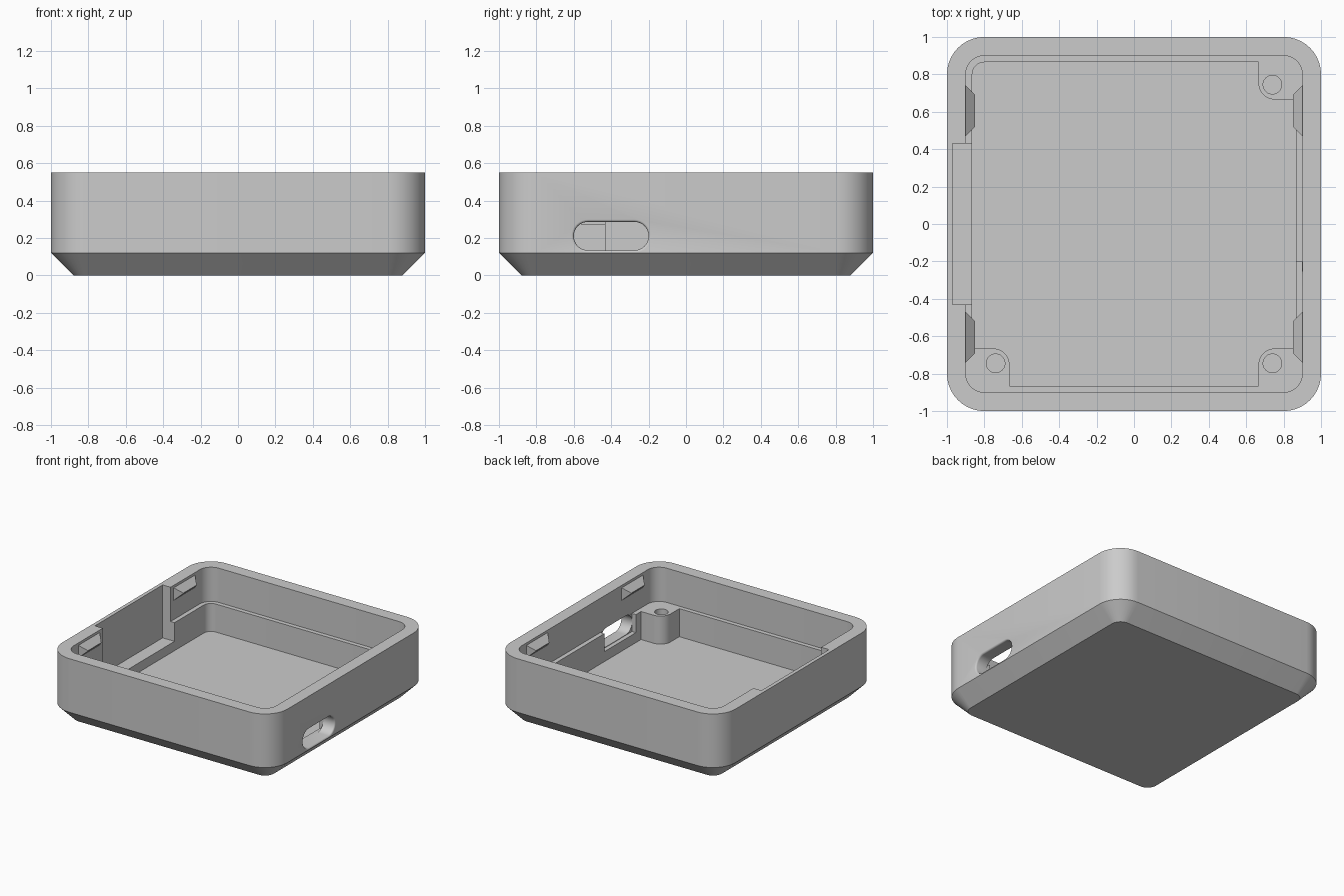
import bpy, bmesh, math

if "Cube" in bpy.data.objects:
    bpy.data.objects.remove(bpy.data.objects["Cube"])

GREY = bpy.data.materials.new("grey")
GREY.diffuse_color = (0.6, 0.6, 0.6, 1)
GREY.use_nodes = True
GREY.node_tree.nodes["Principled BSDF"].inputs["Base Color"].default_value = GREY.diffuse_color


def arc(cx, cy, r, a0, a1, n):
    """Points on an arc, angles in degrees."""
    return [(cx + r * math.cos(math.radians(a0 + (a1 - a0) * i / n)),
             cy + r * math.sin(math.radians(a0 + (a1 - a0) * i / n))) for i in range(n + 1)]


def rounded_square(half, r, n=10):
    c = half - r
    pts = []
    for k, (sx, sy) in enumerate([(1, 1), (-1, 1), (-1, -1), (1, -1)]):
        pts += arc(sx * c, sy * c, r, 90 * k, 90 * k + 90, n)
    return pts


def loft(name, rings):
    """Skin a list of equal-length rings and cap both ends."""
    bm = bmesh.new()
    loops = [[bm.verts.new(p) for p in ring] for ring in rings]
    for a, b in zip(loops, loops[1:]):
        for i in range(len(a)):
            j = (i + 1) % len(a)
            bm.faces.new((a[i], a[j], b[j], b[i]))
    bm.faces.new(loops[0][::-1])
    bm.faces.new(loops[-1])
    bmesh.ops.recalc_face_normals(bm, faces=bm.faces)
    me = bpy.data.meshes.new(name)
    bm.to_mesh(me)
    bm.free()
    me.materials.append(GREY)
    ob = bpy.data.objects.new(name, me)
    bpy.context.collection.objects.link(ob)
    return ob


def at_z(pts, z):
    return [(x, y, z) for x, y in pts]


def box(name, x0, x1, y0, y1, z0, z1):
    rect = [(x0, y0), (x1, y0), (x1, y1), (x0, y1)]
    return loft(name, [at_z(rect, z0), at_z(rect, z1)])


def cut(target, cutter):
    mod = target.modifiers.new("cut", 'BOOLEAN')
    mod.operation = 'DIFFERENCE'
    mod.solver = 'EXACT'
    mod.object = cutter
    bpy.context.view_layer.objects.active = target
    bpy.ops.object.modifier_apply(modifier=mod.name)
    bpy.data.objects.remove(cutter)


# Tray: chamfered outside, rim, ledge and floor in one skin
LEDGE, FLOOR = 0.275, 0.05
tray = loft("tray", [at_z(rounded_square(h, r), z) for h, r, z in [
    (0.88, 0.08, 0), (1, 0.2, 0.12), (1, 0.2, 0.55), (0.9, 0.1, 0.55),
    (0.9, 0.1, LEDGE), (0.865, 0.065, LEDGE), (0.865, 0.065, FLOOR)]])

# Wide recess in the left wall, open at the top
cut(tray, box("wall_recess", -0.97, -0.8, -0.43, 0.43, 0.125, 0.7))

# Ledge gap behind the port
cut(tray, box("ledge_gap", 0.8, 0.899, -0.6, -0.2, 0.13, 0.35))


# Port opening with a rounded outer lip
def port_ring(x, grow):
    r = 0.076 + grow
    pts = arc(-0.276, 0.21, r, -90, 90, 16) + arc(-0.524, 0.21, r, 90, 270, 16)
    return [(x, y, z) for y, z in pts]


LIP = 0.013
lip = [(1 - LIP + LIP * math.sin(t), LIP * (1 - math.cos(t)))
       for t in [math.radians(22.5 * k) for k in range(5)]]
cut(tray, loft("port_opening",
               [port_ring(x, g) for x, g in [(0.8, 0)] + lip + [(1.05, LIP)]]))

# Screw posts in three corners
for name, sx, sy in [("post_back_right", 1, 1), ("post_front_right", 1, -1),
                     ("post_front_left", -1, -1)]:
    a, b, r = 0.665, 0.88, 0.09
    prof = [(b, b), (a, b)] + arc(a + r, a + r, r, 180, 270, 10) + [(b, a)]
    prof = [(sx * x, sy * y) for x, y in prof]
    post = loft(name, [at_z(prof, FLOOR - 0.01), at_z(prof, LEDGE)])
    hole = arc(sx * 0.74, sy * 0.745, 0.05, 0, 345, 23)
    cut(post, loft("hole", [at_z(hole, 0.08), at_z(hole, 0.4)]))

# Snap tabs: hipped wedges on the side walls
for sx, side in [(-1, "left"), (1, "right")]:
    for sy, end in [(-1, "front"), (1, "back")]:
        base = [(0.47, 0.43), (0.74, 0.43), (0.74, 0.53), (0.47, 0.53)]
        tip = [(0.52, 0.478), (0.69, 0.478), (0.69, 0.482), (0.52, 0.482)]
        loft("snap_tab_%s_%s" % (end, side),
             [[(sx * x, sy * y, z) for y, z in ring]
              for x, ring in [(0.905, base), (0.9, base), (0.85, tip)]])

# Smooth the rounded corners, keep the edges crisp
bpy.ops.object.select_all(action='SELECT')
bpy.context.view_layer.objects.active = tray
bpy.ops.object.shade_smooth_by_angle(angle=math.radians(30))
